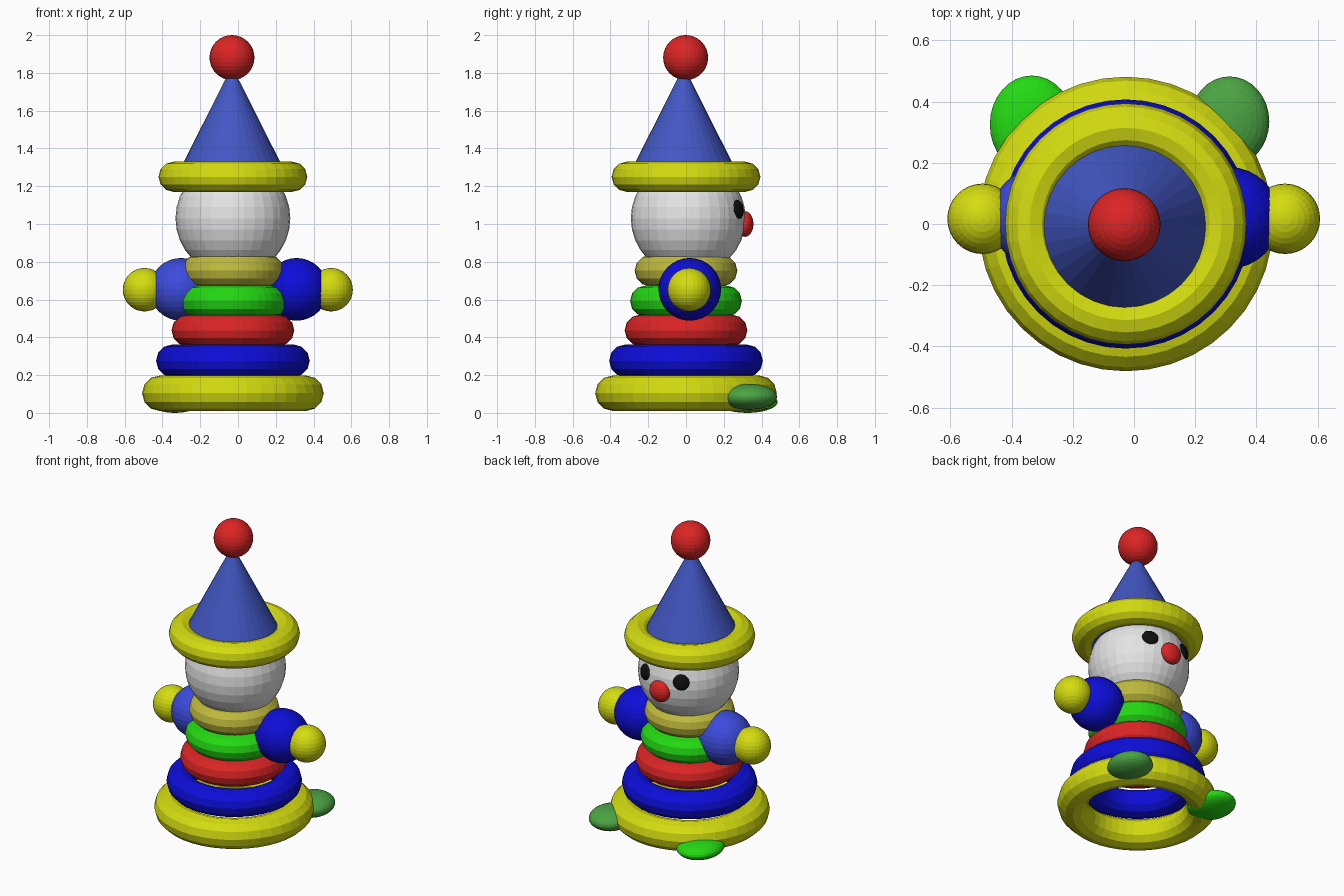
import bpy
import math
from mathutils import Vector

if "Cube" in bpy.data.objects:
    bpy.data.objects.remove(bpy.data.objects["Cube"])

AX = -0.027  # the body axis sits slightly left of centre


def mat(name, r, g, b):
    m = bpy.data.materials.new(name)
    m.diffuse_color = (r, g, b, 1)
    m.use_nodes = True
    m.node_tree.nodes["Principled BSDF"].inputs["Base Color"].default_value = m.diffuse_color
    return m


yellow = mat("yellow", 0.66, 0.72, 0.005)
blue = mat("blue", 0.004, 0.004, 0.70)
hat_blue = mat("hat blue", 0.055, 0.095, 0.55)
arm_blue = mat("arm blue", 0.045, 0.07, 0.72)
red = mat("red", 0.72, 0.018, 0.018)
green = mat("green", 0.017, 0.70, 0.006)
foot_green = mat("foot green", 0.07, 0.37, 0.055)
tan = mat("dull yellow", 0.52, 0.49, 0.045)
white = mat("white", 0.78, 0.78, 0.78)
black = mat("black", 0.005, 0.005, 0.005)


def finish(name, material):
    ob = bpy.context.object
    ob.name = name
    ob.data.materials.append(material)
    return ob


def ball(name, material, loc, size, seg=32, rings=16):
    bpy.ops.mesh.primitive_uv_sphere_add(segments=seg, ring_count=rings, radius=1, location=loc)
    ob = finish(name, material)
    ob.scale = size if isinstance(size, tuple) else (size,) * 3
    return ob


def ring(name, material, z, outer, minor):
    bpy.ops.mesh.primitive_torus_add(location=(AX, 0, z), major_radius=outer - minor,
                                     minor_radius=minor, major_segments=40, minor_segments=12)
    return finish(name, material)


# Stacked body rings and the hat brim
for name, material, z, outer, minor in (
        ("base_ring", yellow, 0.104, 0.481, 0.094),
        ("lower_ring", blue, 0.276, 0.407, 0.086),
        ("middle_ring", red, 0.437, 0.325, 0.083),
        ("upper_ring", green, 0.592, 0.296, 0.082),
        ("neck_ring", tan, 0.753, 0.272, 0.083),
        ("hat_brim", yellow, 1.25, 0.394, 0.08)):
    ring(name, material, z, outer, minor)

# Head
head_c = Vector((AX, 0.012, 1.03))
ball("head", white, head_c, 0.304)

# Pointed hat and its pompom
bpy.ops.mesh.primitive_cone_add(vertices=32, radius1=0.33, radius2=0, depth=0.655,
                                location=(AX - 0.005, -0.012, 1.5075))
finish("hat_cone", hat_blue)
ball("hat_pompom", red, (AX - 0.005, -0.002, 1.881), 0.119)

# Face, looking towards +y
ball("nose", red, (AX, 0.312, 1.0), (0.07, 0.045, 0.068), 24, 12)
for side, label in ((-1, "left"), (1, "right")):
    d = Vector((side * 0.132, 0.265, 0.048)).normalized()
    eye = ball(label + "_eye", black, head_c + d * 0.298, (0.05, 0.05, 0.022), 24, 12)
    eye.rotation_euler = d.to_track_quat('Z', 'Y').to_euler()

# Arms and hands
for label, material, ax, hx in (("right", blue, 0.31, 0.493), ("left", arm_blue, -0.302, -0.495)):
    ball(label + "_arm", material, (ax, 0.02, 0.654), 0.166)
    ball(label + "_hand", yellow, (hx, 0.017, 0.652), 0.115)

# Feet
ball("right_foot", foot_green, (0.312, 0.335, 0.085), (0.13, 0.147, 0.069))
ball("left_foot", green, (-0.334, 0.325, 0.058), (0.137, 0.16, 0.058))
